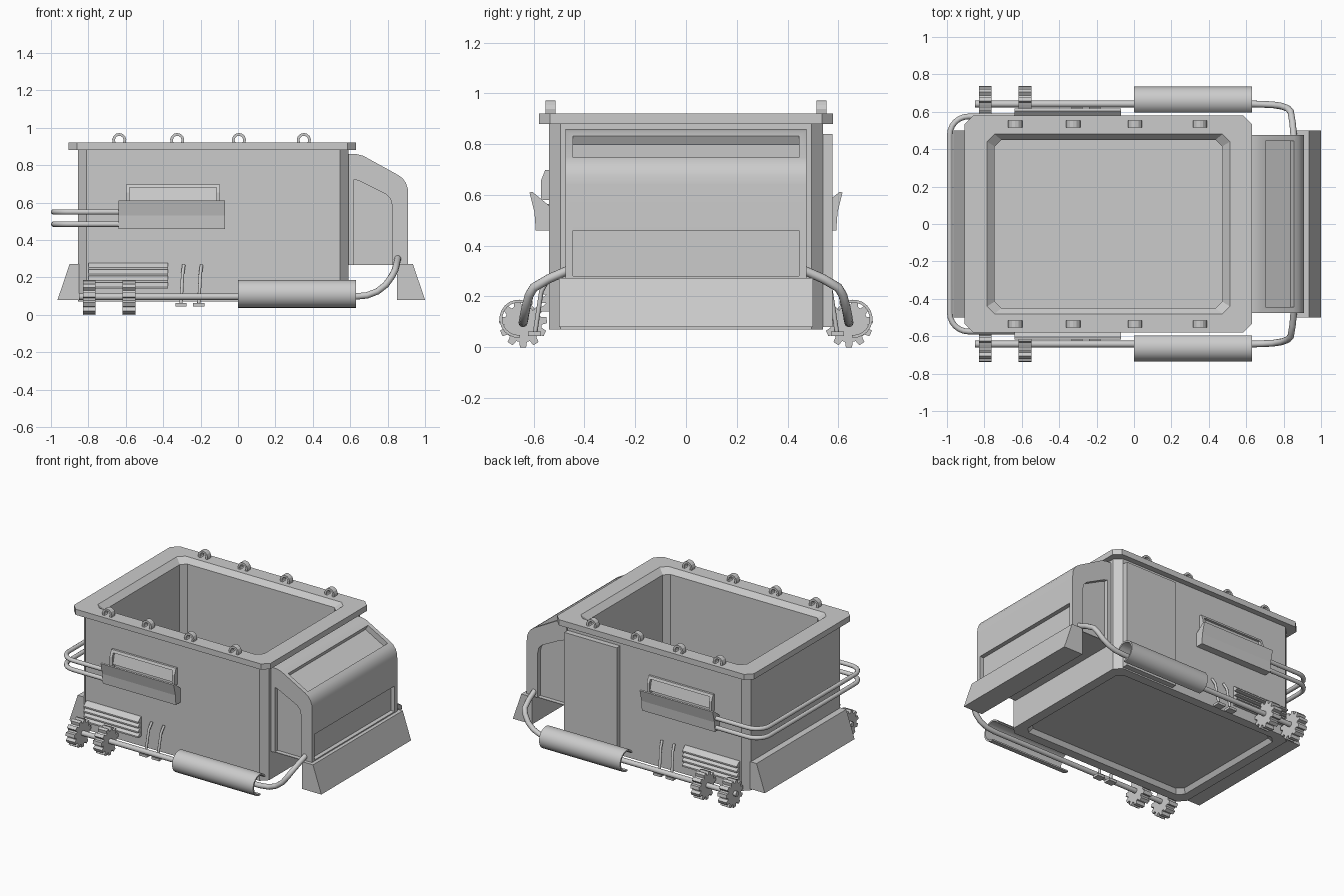
import bpy, bmesh
from math import cos, sin, pi, radians

if "Cube" in bpy.data.objects:
    bpy.data.objects.remove(bpy.data.objects["Cube"])


def make(name, verts, faces, smooth=False):
    bm = bmesh.new()
    vs = [bm.verts.new(v) for v in verts]
    for f in faces:
        bm.faces.new([vs[i] for i in f])
    bmesh.ops.recalc_face_normals(bm, faces=bm.faces)
    me = bpy.data.meshes.new(name)
    bm.to_mesh(me)
    bm.free()
    ob = bpy.data.objects.new(name, me)
    bpy.context.collection.objects.link(ob)
    if smooth:
        soften(ob)
    return ob


def soften(ob):
    bpy.ops.object.select_all(action='DESELECT')
    ob.select_set(True)
    bpy.context.view_layer.objects.active = ob
    bpy.ops.object.shade_smooth_by_angle(angle=radians(35))


def loft(name, rings, smooth=False):
    n = len(rings[0])
    verts = [p for r in rings for p in r]
    faces = [(k * n + i, k * n + (i + 1) % n, (k + 1) * n + (i + 1) % n, (k + 1) * n + i)
             for k in range(len(rings) - 1) for i in range(n)]
    faces += [tuple(range(n)), tuple(range(len(verts) - n, len(verts)))]
    return make(name, verts, faces, smooth)


def prism_x(name, yz, x0, x1, side=1, smooth=False):
    return loft(name, [[(x, side * y, z) for y, z in yz] for x in (x0, x1)], smooth)


def prism_y(name, xz, y0, y1, smooth=False):
    return loft(name, [[(x, y, z) for x, z in xz] for y in (y0, y1)], smooth)


def octagon(x0, x1, w, c, z):
    return [(x0 + c, -w, z), (x1 - c, -w, z), (x1, -w + c, z), (x1, w - c, z),
            (x1 - c, w, z), (x0 + c, w, z), (x0, w - c, z), (x0, -w + c, z)]


def rect(a0, a1, b0, b1):
    return [(a0, b0), (a1, b0), (a1, b1), (a0, b1)]


def pipe(name, pts, r):
    cu = bpy.data.curves.new(name, 'CURVE')
    cu.dimensions = '3D'
    cu.bevel_depth = r
    cu.bevel_resolution = 3
    cu.use_fill_caps = True
    sp = cu.splines.new('POLY')
    sp.points.add(len(pts) - 1)
    for p, co in zip(sp.points, pts):
        p.co = (*co, 1)
    sp.use_smooth = True
    ob = bpy.data.objects.new(name, cu)
    bpy.context.collection.objects.link(ob)
    return ob


# Hollow tub: recessed underside, walls, overhanging rim, sloped lip, interior
loft("tub_body", [
    octagon(-0.77, 0.50, 0.455, 0.04, 0.10),
    octagon(-0.79, 0.52, 0.475, 0.04, 0.07),
    octagon(-0.855, 0.59, 0.54, 0.045, 0.07),
    octagon(-0.855, 0.59, 0.54, 0.045, 0.88),
    octagon(-0.905, 0.63, 0.58, 0.045, 0.88),
    octagon(-0.905, 0.63, 0.58, 0.045, 0.92),
    octagon(-0.785, 0.512, 0.48, 0.04, 0.92),
    octagon(-0.745, 0.472, 0.45, 0.035, 0.885),
    octagon(-0.745, 0.472, 0.45, 0.035, 0.115)])

# Cab with recessed windows
cab = prism_y("cab", [(0.57, 0.265), (0.57, 0.86), (0.63, 0.86), (0.67, 0.85), (0.855, 0.748),
                      (0.88, 0.73), (0.898, 0.705), (0.908, 0.675), (0.91, 0.64), (0.91, 0.265)],
              -0.475, 0.475)
window = [(0.62, 0.27), (0.62, 0.725), (0.65, 0.715), (0.79, 0.645),
          (0.815, 0.62), (0.825, 0.58), (0.825, 0.27)]
cutters = [
    prism_y("window_cutter", window, -0.6, -0.445),
    prism_y("window_cutter", window, 0.445, 0.6),
    prism_y("windshield_cutter", [(0.683, 0.798), (0.838, 0.713), (0.88, 0.79), (0.725, 0.875)],
            -0.445, 0.445),
    prism_y("grille_cutter", rect(0.88, 1.0, 0.28, 0.46), -0.445, 0.445)]
for c in cutters:
    c.hide_render = True
    m = cab.modifiers.new("cut", 'BOOLEAN')
    m.object = c
    m.solver = 'EXACT'
bpy.context.view_layer.objects.active = cab
for m in list(cab.modifiers):
    bpy.ops.object.modifier_apply(modifier=m.name)
for c in cutters:
    bpy.data.objects.remove(c)
soften(cab)

# Front and rear bumpers
prism_y("front_bumper", [(0.85, 0.08), (1.0, 0.08), (0.935, 0.272), (0.85, 0.272)], -0.5, 0.5)
prism_y("rear_bumper", [(-0.84, 0.08), (-0.965, 0.08), (-0.90, 0.272), (-0.84, 0.272)], -0.5, 0.5)

# Door panel on the back side only
prism_x("door_panel", rect(0.52, 0.578, 0.08, 0.84), 0.135, 0.545)

# Twin rails wrapping the rear end
for z in (0.485, 0.55):
    arc = [(-0.885 - 0.1 * sin(a), 0.475 + 0.1 * cos(a))
           for a in [i * pi / 12 for i in range(7)]]
    half = [(-0.60, 0.575)] + arc
    pts = half + [(x, -y) for x, y in reversed(half)]
    pipe("rear_rail", [(x, y, z) for x, y in pts], 0.015)

for s in (-1, 1):
    # Lifting eyes on the rim
    for x in (-0.635, -0.325, 0.005, 0.352):
        angs = [radians(-50 + 28 * i) for i in range(11)]
        ring = [(x + 0.038 * cos(a), 0.934 + 0.038 * sin(a)) for a in angs]
        ring += [(x + 0.023 * cos(a), 0.934 + 0.023 * sin(a)) for a in reversed(angs)]
        prism_y("lifting_eye", ring, s * 0.515, s * 0.553)

    # Side locker: flared flap under a framed sloping panel
    prism_x("locker_flap", [(0.53, 0.55), (0.605, 0.612), (0.617, 0.61), (0.597, 0.53),
                            (0.592, 0.46), (0.53, 0.46)], -0.64, -0.07, s)
    side = [(0.53, 0.698), (0.555, 0.698), (0.572, 0.655), (0.572, 0.58), (0.53, 0.58)]
    prism_x("locker_frame_side", side, -0.60, -0.58, s)
    prism_x("locker_frame_side", side, -0.115, -0.095, s)
    prism_x("locker_frame_top", [(0.53, 0.698), (0.555, 0.698), (0.562, 0.68), (0.53, 0.68)],
            -0.58, -0.115, s)
    prism_x("locker_panel", [(0.535, 0.685), (0.545, 0.68), (0.565, 0.60), (0.535, 0.60)],
            -0.585, -0.11, s)

    # Louvred vent
    louvre = [(0.53, 0.14)]
    for i in range(4):
        z = 0.14 + i * 0.034
        louvre += [(0.578, z), (0.578, z + 0.01), (0.55, z + 0.034)]
    prism_x("louvre_vent", louvre + [(0.53, 0.28)], -0.80, -0.375, s)

    # Levers with foot pads
    for x in (-0.30, -0.205):
        pipe("lever", [(x + 0.01, s * 0.545, 0.265), (x + 0.004, s * 0.57, 0.22),
                       (x - 0.005, s * 0.595, 0.055)], 0.009)
        prism_x("lever_pad", rect(0.572, 0.622, 0.045, 0.062), x - 0.035, x + 0.025, s)

    # Exhaust pipe, curved up into the cab
    pipe("exhaust_pipe", [(x, s * y, z) for x, y, z in (
        (-0.85, 0.642, 0.097), (0.62, 0.642, 0.097), (0.69, 0.64, 0.104), (0.745, 0.637, 0.125),
        (0.79, 0.63, 0.16), (0.822, 0.618, 0.205), (0.838, 0.60, 0.235),
        (0.848, 0.54, 0.27), (0.855, 0.46, 0.305))], 0.018)

    # Open heat shield around the pipe
    angs = [radians(-95 + 17.5 * i) for i in range(15)]
    shell = [(0.66 + 0.075 * cos(a), 0.112 + 0.075 * sin(a)) for a in angs]
    shell += [(0.66 + 0.064 * cos(a), 0.112 + 0.064 * sin(a)) for a in reversed(angs)]
    prism_x("heat_shield", shell, 0.0, 0.632, s, True)

    # Toothed wheels
    teeth = 11
    gear = []
    for i in range(teeth):
        for off, r in ((-0.36, 0.074), (-0.22, 0.095), (0.22, 0.095), (0.36, 0.074)):
            a = -pi / 2 + (i + off) * 2 * pi / teeth
            gear.append((0.642 + r * cos(a), 0.0935 + r * sin(a)))
    for x in (-0.795, -0.583):
        prism_x("toothed_wheel", gear, x - 0.034, x + 0.034, s)
